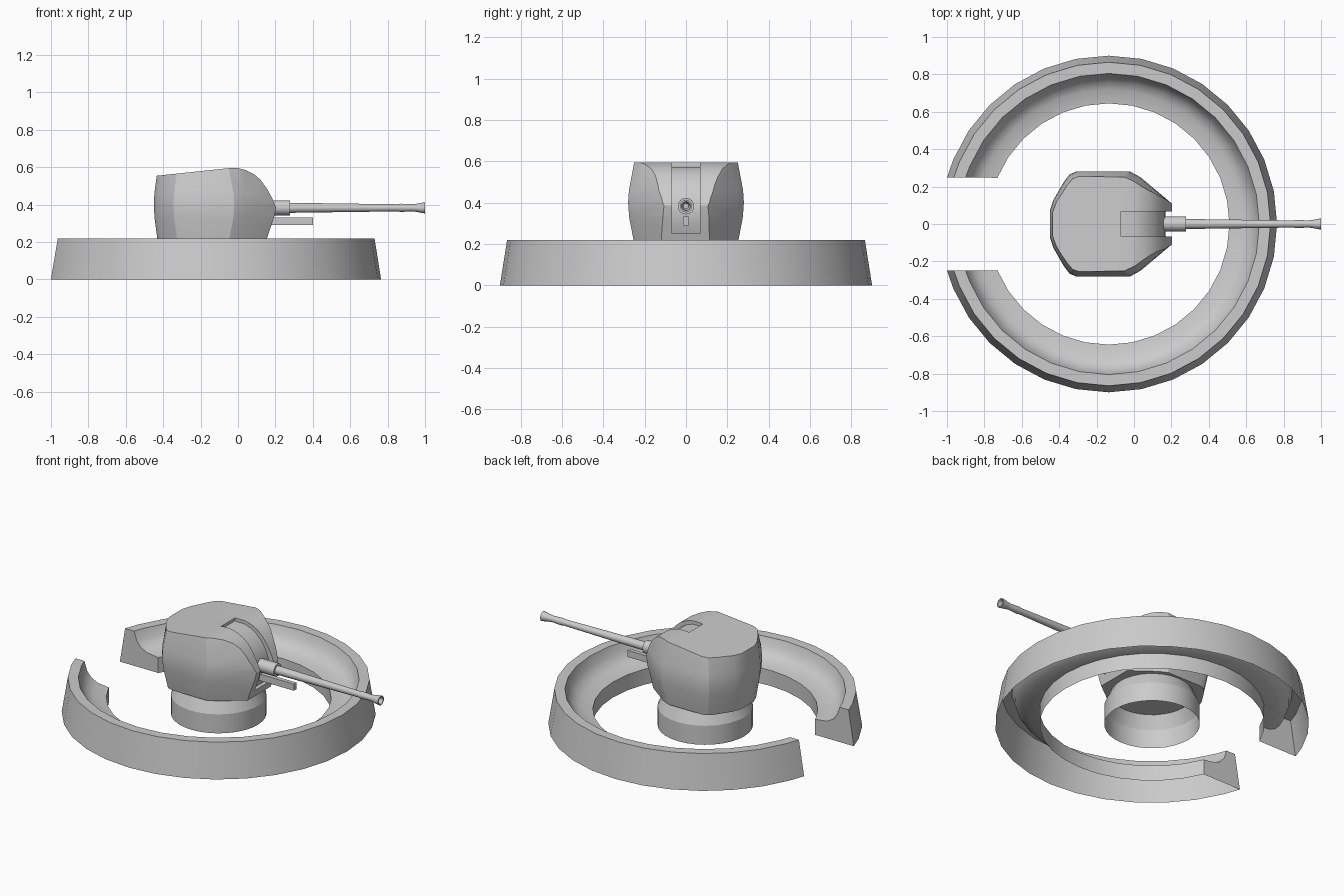
import bpy, bmesh
from math import sin, cos, pi, sqrt, radians

if "Cube" in bpy.data.objects:
    bpy.data.objects.remove(bpy.data.objects["Cube"])

CX = -0.135  # shared axis of the wall ring and the collar


def finish(name, bm, angle=30, recalc=True):
    if recalc:
        bmesh.ops.recalc_face_normals(bm, faces=bm.faces)
    me = bpy.data.meshes.new(name)
    bm.to_mesh(me)
    bm.free()
    ob = bpy.data.objects.new(name, me)
    bpy.context.collection.objects.link(ob)
    smooth(ob, angle)
    return ob


def smooth(ob, angle):
    bpy.ops.object.select_all(action='DESELECT')
    bpy.context.view_layer.objects.active = ob
    ob.select_set(True)
    bpy.ops.object.shade_smooth_by_angle(angle=radians(angle))


def loft(bm, rings, closed):
    """Bridge successive vertex rows with quads."""
    rows = [[bm.verts.new(p) for p in r] for r in rings]
    n = len(rows[0])
    for a, b in zip(rows, rows[1:]):
        for i in range(n if closed else n - 1):
            j = (i + 1) % n
            bm.faces.new((a[i], a[j], b[j], b[i]))
    return rows


def prism(name, profile, half):
    """Extrude an x-z profile across y."""
    bm = bmesh.new()
    rows = loft(bm, [[(x, y, z) for x, z in profile] for y in (-half, half)], True)
    for r in rows:
        bm.faces.new(r)
    return finish(name, bm)


def boolean(ob, cutter, op):
    m = ob.modifiers.new("cut", 'BOOLEAN')
    m.operation, m.object, m.solver = op, cutter, 'EXACT'
    bpy.context.view_layer.objects.active = ob
    bpy.ops.object.modifier_apply(modifier=m.name)
    bpy.data.objects.remove(cutter)


# Protective ring wall, open underneath, with a straight-sided gap at the back
section = [(0.9, 0), (0.865, 0.22), (0.805, 0.22), (0.788, 0.165), (0.76, 0.13),
           (0.72, 0.108), (0.645, 0.098), (0.645, 0)]
GAP = 0.248
bm = bmesh.new()
stations = [[(CX - sqrt(r * r - GAP * GAP), -GAP, z) for r, z in section]]
for i in range(-14, 15):
    a = i * pi / 16
    stations.append([(CX + r * cos(a), r * sin(a), z) for r, z in section])
stations.append([(x, -y, z) for x, y, z in stations[0]])
rows = loft(bm, stations, False)
for end in (rows[0], rows[-1]):
    bm.faces.new(end)
finish("ring_wall", bm)

# Turret pedestal collar, an open band with a tapered upper part
bm = bmesh.new()
loft(bm, [[(CX + r * cos(k * pi / 16), r * sin(k * pi / 16), z) for k in range(32)]
          for r, z in ((0.274, 0), (0.274, 0.12), (0.235, 0.205))], True)
finish("pedestal_collar", bm, 20)

# Turret hull: plan outline lofted through a wider waist
half = [(-0.45, 0.07), (-0.43, 0.13), (-0.375, 0.225), (-0.345, 0.265), (-0.31, 0.28),
        (-0.02, 0.28), (0.035, 0.25), (0.25, 0.069)]
plan = half + [(x, -y) for x, y in reversed(half)]


def tier(z, inset):
    return [(x + (inset * 0.7 if x < -0.2 else -inset), y * (1 - inset / 0.28), z)
            for x, y in plan]


bm = bmesh.new()
rows = loft(bm, [tier(0.2, 0.03), tier(0.33, 0.005), tier(0.4, 0), tier(0.46, 0.004),
                 tier(0.65, 0.04)], True)
bm.faces.new(rows[0])
bm.faces.new(rows[-1])
turret = finish("turret", bm)

# Trim the hull to the sloping roof and rounded nose
nose = [(-0.6, 0.1), (-0.6, 0.537), (-0.05, 0.595), (0, 0.595), (0.04, 0.585),
        (0.085, 0.563), (0.12, 0.533), (0.155, 0.485), (0.185, 0.43), (0.204, 0.385),
        (0.195, 0.34), (0.148, 0.2), (0.12, 0.1)]
boolean(turret, prism("nose_trim", nose, 0.5), 'INTERSECT')

# Gun slot with a curved mantlet as its floor
slot = [(-0.07, 0.7), (-0.07, 0.575), (0, 0.573), (0.04, 0.56), (0.08, 0.535),
        (0.115, 0.5), (0.145, 0.455), (0.165, 0.4), (0.168, 0.35), (0.155, 0.29),
        (0.14, 0.25), (0.35, 0.25), (0.35, 0.7)]
boolean(turret, prism("slot_cut", slot, 0.068), 'DIFFERENCE')
smooth(turret, 24)


# Gun parts turned around the x axis
def turned(name, profile, sides=16, z0=0.383):
    bm = bmesh.new()
    rows = loft(bm, [[(x, r * cos(k * 2 * pi / sides), z0 + r * sin(k * 2 * pi / sides))
                      for k in range(sides)] for x, r in profile], True)
    bm.faces.new(rows[0])
    bm.faces.new(rows[-1])
    return finish(name, bm)


turned("gun_sleeve", [(0.13, 0.04), (0.277, 0.04)])
turned("gun_barrel", [(0.26, 0.027), (0.85, 0.019), (0.87, 0.022), (0.93, 0.019),
                      (0.95, 0.021), (1.0, 0.03), (1.0, 0.022), (0.95, 0.013)])

# Small bar beneath the barrel
prism("lower_bar", [(0.14, 0.29), (0.4, 0.29), (0.4, 0.332), (0.14, 0.332)], 0.013)
